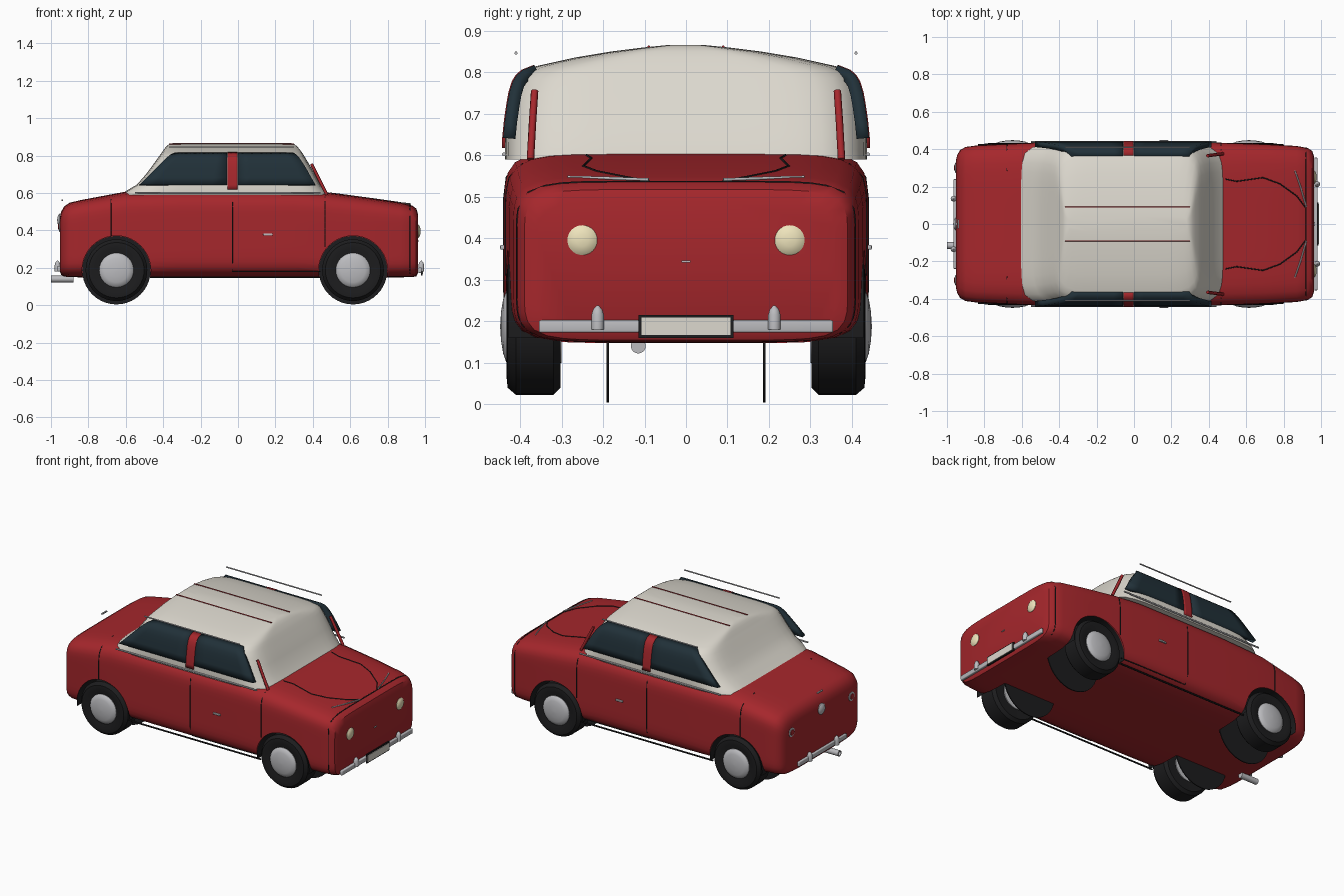
import bpy, bmesh, math
from mathutils import Vector
from mathutils.bvhtree import BVHTree

if "Cube" in bpy.data.objects:
    bpy.data.objects.remove(bpy.data.objects["Cube"])

def mat(name, r, g, b):
    m = bpy.data.materials.new(name)
    m.diffuse_color = (r, g, b, 1)
    m.use_nodes = True
    m.node_tree.nodes["Principled BSDF"].inputs["Base Color"].default_value = m.diffuse_color
    return m

RED = mat("red_paint", .38, .02, .025)
CREAM = mat("cream_paint", .72, .69, .62)
GLASS = mat("dark_glass", .015, .03, .04)
BLACK = mat("black_rubber", .012, .012, .013)
LAMP = mat("lamp_cream", .85, .77, .5)
CHROME = mat("chrome", .5, .5, .52)

def smooth(me, deg=35):
    for p in me.polygons:
        p.use_smooth = True
    me.set_sharp_from_angle(angle=math.radians(deg))

def finish(name, bm, m, deg=35, normals=True):
    if normals:
        bmesh.ops.recalc_face_normals(bm, faces=bm.faces)
    me = bpy.data.meshes.new(name)
    bm.to_mesh(me)
    smooth(me, deg)
    ob = bpy.data.objects.new(name, me)
    bpy.context.collection.objects.link(ob)
    if m:
        me.materials.append(m)
    return ob

def loft(rings, cap=True):
    bm = bmesh.new()
    vs = [[bm.verts.new(p) for p in r] for r in rings]
    n = len(vs[0])
    for a, b in zip(vs, vs[1:]):
        for i in range(n):
            bm.faces.new((a[i], a[(i + 1) % n], b[(i + 1) % n], b[i]))
    if cap:
        bm.faces.new(vs[0])
        bm.faces.new(vs[-1])
    bmesh.ops.recalc_face_normals(bm, faces=bm.faces)
    return bm

def oval(a, b, n, count=72):
    out = []
    for i in range(count):
        t = 2 * math.pi * (i + .5) / count
        c, s = math.cos(t), math.sin(t)
        k = (abs(c) ** n + abs(s) ** n) ** (-1 / n)
        out.append((a * c * k, b * s * k))
    return out

def lathe(name, prof, c, axis, m, seg=40):
    """Turn (radius, offset) points round an axis through c."""
    q = Vector((0, 0, 1)).rotation_difference(Vector(axis))
    rings = [[Vector(c) + q @ Vector((r * math.cos(2 * math.pi * i / seg), r * math.sin(2 * math.pi * i / seg), h))
              for i in range(seg)] for r, h in prof]
    return finish(name, loft(rings), m)

def box(name, c, size, m, bev=0):
    bm = bmesh.new()
    bmesh.ops.create_cube(bm, size=1)
    for v in bm.verts:
        v.co = Vector(v.co[i] * size[i] + c[i] for i in range(3))
    if bev:
        bmesh.ops.bevel(bm, geom=bm.edges[:], offset=bev, segments=3, affect='EDGES', profile=.5)
    return finish(name, bm, m)

def wire(name, pts, r, m):
    cu = bpy.data.curves.new(name, 'CURVE')
    cu.dimensions = '3D'
    cu.bevel_depth = r
    cu.bevel_resolution = 1
    cu.use_fill_caps = True
    sp = cu.splines.new('POLY')
    sp.points.add(len(pts) - 1)
    for p, co in zip(sp.points, pts):
        p.co = (*co, 1)
    cu.materials.append(m)
    ob = bpy.data.objects.new(name, cu)
    bpy.context.collection.objects.link(ob)

def dense(pts, k=8):
    return [Vector(a).lerp(Vector(b), i / k) for a, b in zip(pts, pts[1:]) for i in range(k)] + [Vector(pts[-1])]

# Lower body: x, half width, bottom, top
stations = [(-.952, .34, .18, .47), (-.945, .37, .162, .50), (-.93, .395, .153, .528), (-.90, .412, .15, .548),
            (-.84, .42, .149, .562), (-.6, .432, .148, .607), (-.3, .439, .147, .615), (.3, .439, .147, .615),
            (.48, .434, .147, .602), (.7, .427, .148, .573), (.87, .417, .149, .548), (.93, .406, .15, .533),
            (.953, .39, .154, .517), (.963, .36, .172, .485)]
rings = [[(x, y, (a + b) / 2 + z) for y, z in oval(w, (b - a) / 2, 7)] for x, w, a, b in stations]
bm = loft(rings)
tree = BVHTree.FromBMesh(bm)
body = finish("body", bm.copy(), RED)

def on_top(x, y):
    return tree.ray_cast(Vector((x, y, 2)), Vector((0, 0, -1)))[0]

def on_side(x, z, s):
    return tree.ray_cast(Vector((x, 2 * s, z)), Vector((0, -s, 0)))[0]

# Wheel arches, liners, wheels
WZ = .187
AX = (-.65, .615)
cutters = []
for x in AX:
    for s in (-1, 1):
        cut = lathe("arch_cutter", [(.184, .19), (.184, .6)], (x, 0, WZ), (0, s, 0), None)
        cut.hide_render = True
        cutters.append(cut)
        md = body.modifiers.new("arch", 'BOOLEAN')
        md.object = cut
        md.solver = 'EXACT'
        arc = []
        for i in range(25):
            t = -.15 + (math.pi + .3) * i / 24
            arc.append((x + .183 * math.cos(t), WZ + .183 * math.sin(t)))
        lb = bmesh.new()
        vs = [[lb.verts.new((px, s * y, pz)) for px, pz in arc] for y in (.19, .428)]
        for i in range(24):
            lb.faces.new((vs[0][i], vs[0][i + 1], vs[1][i + 1], vs[1][i]))
        finish("arch_liner", lb, BLACK)
        lathe("arch_plate", [(.183, .186), (.183, .192)], (x, 0, WZ), (0, s, 0), BLACK)
        lathe("tyre", [(.085, .305), (.148, .303), (.165, .32), (.165, .41), (.148, .43), (.12, .433), (.088, .42)],
              (x, 0, WZ), (0, s, 0), BLACK)
        lathe("hubcap", [(.088, .30), (.092, .425), (.085, .434), (.065, .441), (.035, .446), (.004, .448)],
              (x, 0, WZ), (0, s, 0), CHROME)
me = bpy.data.meshes.new_from_object(body.evaluated_get(bpy.context.evaluated_depsgraph_get()))
body.modifiers.clear()
body.data = me
smooth(me)
for c in cutters:
    bpy.data.objects.remove(c)

# Cabin: z, rear x, front x, half width
levels = [(.59, -.62, .485, .436), (.61, -.60, .47, .437), (.645, -.54, .44, .436), (.70, -.492, .412, .43),
          (.75, -.455, .383, .421), (.785, -.43, .362, .41), (.803, -.417, .351, .39), (.815, -.408, .343, .36),
          (.835, -.395, .328, .27), (.85, -.382, .315, .18), (.86, -.37, .302, .10), (.866, -.35, .285, .04)]
finish("cabin", loft([[((a + b) / 2 + x, y, z) for x, y in oval((b - a) / 2, w, 7)] for z, a, b, w in levels]), CREAM, 50)

def cabin_w(z):
    for (z0, _, _, w0), (z1, _, _, w1) in zip(levels, levels[1:]):
        if z <= z1:
            return w0 + (w1 - w0) * (z - z0) / (z1 - z0)

# Side windows, following the cabin curve: rows of z, outer end x
def panel(name, s, rows, m, out, thick):
    b = bmesh.new()
    vs = [[b.verts.new((x0 + (x1 - x0) * i / 6, s * (cabin_w(z) + out), z + out * .4)) for i in range(7)] for z, x0, x1 in rows]
    for a, c in zip(vs, vs[1:]):
        for i in range(6):
            f = b.faces.new((a[i], a[i + 1], c[i + 1], c[i]))
            f.normal_update()
            if f.normal.y * s < 0:
                f.normal_flip()
    ob = finish(name, b, m, 40, False)
    md = ob.modifiers.new("thickness", 'SOLIDIFY')
    md.thickness = thick
    md.offset = -1

Z = (.64, .68, .72, .75, .775, .79, .803, .815)
rear = (-.53, -.488, -.448, -.418, -.393, -.378, -.362, -.335)
front = (.415, .392, .37, .352, .335, .325, .312, .295)
for s in (-1, 1):
    panel("rear_side_window", s, [(z, x, -.06) for z, x in zip(Z, rear)], GLASS, .005, .03)
    panel("front_side_window", s, [(z, 0, x) for z, x in zip(Z, front)], GLASS, .005, .03)
    panel("centre_pillar", s, [(z, -.057, -.003) for z in (.615,) + Z], RED, .007, .02)
    # Windscreen posts
    wire("windscreen_post", [(.475, s * .375, .59), (.43, s * .37, .68), (.393, s * .365, .755)], .009, RED)
    # Belt trim, gutter rail, roof strip
    wire("belt_trim", [(-.55, s * .439, .602), (.44, s * .439, .602)], .005, CHROME)
    wire("gutter_rail", [(-.37, s * .41, .846), (.30, s * .41, .846)], .004, CHROME)
    wire("roof_strip", [(-.37, s * .09, .862), (.30, s * .09, .862)], .003, RED)
    # Door and panel seams
    for pts in ([(-.03, .6), (-.03, .18), (.44, .18)], [(.465, .58), (.465, .31)], [(-.68, .59), (-.68, .37)]):
        wire("side_seam", [on_side(p.x, p.y, s) for p in dense([(x, z, 0) for x, z in pts])], .003, BLACK)
    wire("sill_line", [(-.47, s * .40, .15), (.44, s * .40, .15)], .005, BLACK)
    box("door_handle", (.16, s * .441, .378), (.05, .014, .011), CHROME, .003)
    # Bonnet seams and chrome strips
    hood = [(.49, .24), (.55, .228), (.69, .248), (.78, .215), (.87, .15), (.915, .09)]
    wire("bonnet_seam", [on_top(p.x, p.y) for p in dense([(x, s * y, 0) for x, y in hood])], .003, BLACK)
    wire("bonnet_strip", [(.86, s * .285, .547), (.89, s * .2, .545), (.922, s * .09, .541)], .004, CHROME)
    # Lamps
    lathe("headlamp", [(.036, 0), (.036, .008), (.028, .014), (.015, .018), (.002, .019)], (.957, s * .25, .395), (1, 0, 0), LAMP)
    lathe("tail_lamp_ring", [(.028, 0), (.028, .012), (.02, .014)], (-.943, s * .3, .42), (-1, 0, 0), CHROME)
    lathe("tail_lamp", [(.019, 0), (.017, .017), (.002, .02)], (-.943, s * .3, .42), (-1, 0, 0), RED)
    # Bumper uprights
    for x, y in ((.98, .213), (-.965, .135)):
        lathe("bumper_upright", [(.015, 0), (.015, .035), (.011, .048), (.002, .058)], (x, s * y, .18), (0, 0, 1), CHROME, 20)

# Front panel seam around the nose
nose = [(s * y, z) for s, y, z in [(-1, .2, .5)]]
side = [on_side(.92, .17 + .02 * i, 1) for i in range(16)]
top = [on_top(.92, .38 - .04 * i) for i in range(20)]
wire("nose_seam", side + top + [Vector((p.x, -p.y, p.z)) for p in reversed(side)], .003, BLACK)

# Bumpers, plate, badge, exhaust
box("front_bumper", (.973, 0, .187), (.018, .71, .03), CHROME, .005)
box("rear_bumper", (-.957, 0, .195), (.016, .48, .03), CHROME, .005)
box("plate_frame", (.982, 0, .187), (.008, .228, .056), BLACK)
box("number_plate", (.985, 0, .187), (.008, .214, .042), CREAM)
box("nose_badge", (.965, 0, .344), (.006, .022, .005), CHROME)
lathe("rear_badge", [(.034, 0), (.034, .008), (.024, .016), (.002, .02)], (-.947, 0, .455), (-1, 0, 0), CHROME)
box("boot_handle", (-.94, 0, .56), (.01, .05, .008), CHROME, .002)
lathe("exhaust", [(.018, 0), (.018, .12), (.013, .12), (.013, .09)], (-.88, -.115, .14), (-1, 0, 0), CHROME, 24)
